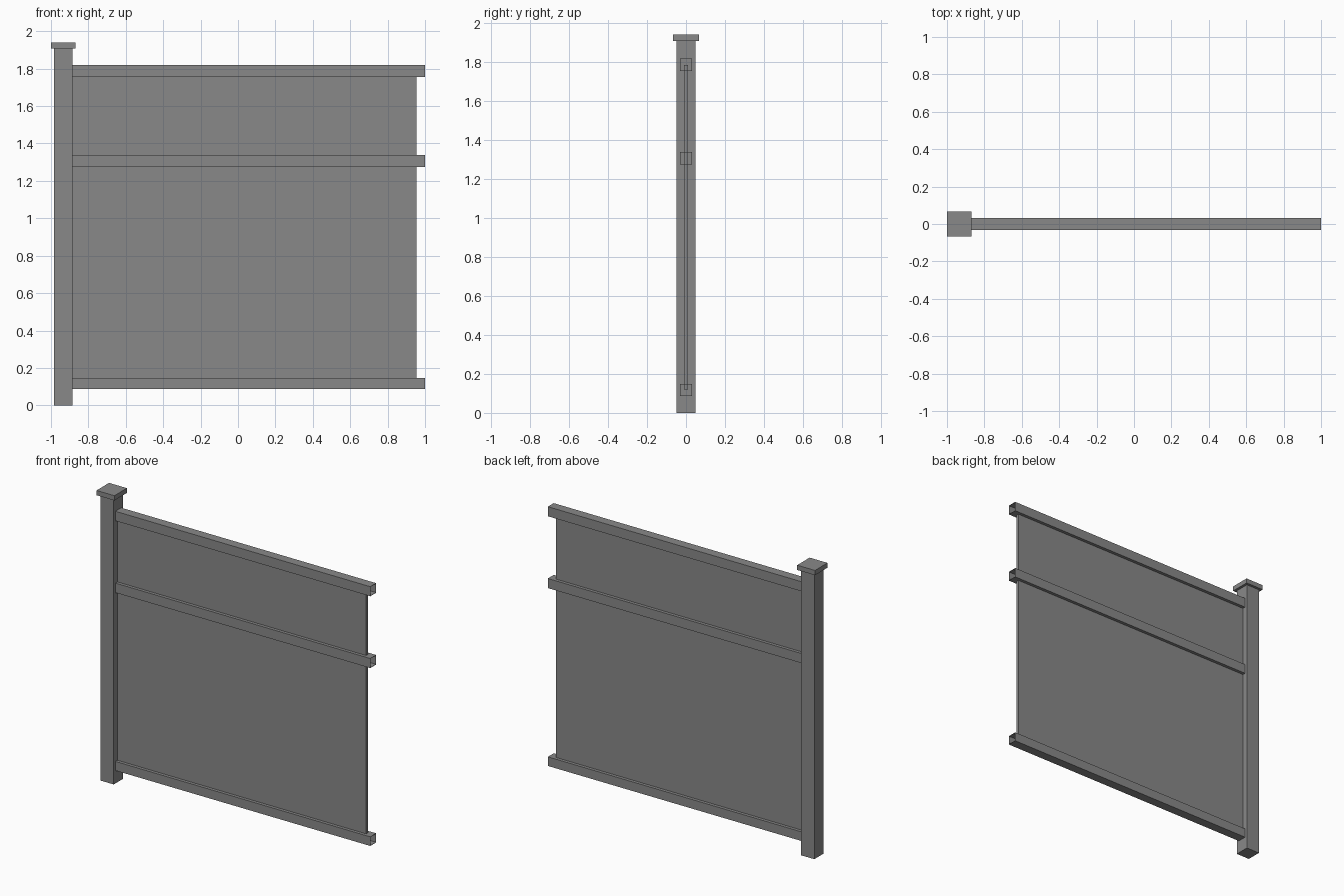
import bpy
import bmesh

if "Cube" in bpy.data.objects:
    bpy.data.objects.remove(bpy.data.objects["Cube"], do_unlink=True)

# Single matte grey finish
grey = bpy.data.materials.new("fence_grey")
grey.use_nodes = True
colour = (0.25, 0.25, 0.25, 1)
grey.diffuse_color = colour
grey.node_tree.nodes["Principled BSDF"].inputs["Base Color"].default_value = colour


def box(name, x, y, z, open_dir=None):
    """Box from (min, max) ranges; faces pointing along open_dir are removed."""
    bm = bmesh.new()
    bmesh.ops.create_cube(bm, size=1)
    for v in bm.verts:
        for axis, (low, high) in enumerate((x, y, z)):
            v.co[axis] = high if v.co[axis] > 0 else low
    bm.normal_update()
    if open_dir:
        axis, sign = open_dir
        ends = [f for f in bm.faces if f.normal[axis] * sign > 0.9]
        bmesh.ops.delete(bm, geom=ends, context="FACES")
    mesh = bpy.data.meshes.new(name)
    bm.to_mesh(mesh)
    bm.free()
    mesh.materials.append(grey)
    obj = bpy.data.objects.new(name, mesh)
    bpy.context.collection.objects.link(obj)
    return obj


def hollow(obj, wall):
    mod = obj.modifiers.new("wall", "SOLIDIFY")
    mod.thickness = wall
    mod.offset = -1


# Square post with its overhanging cap
post_x, post_half, cap_half = -0.934, 0.049, 0.066
box("post", (post_x - post_half, post_x + post_half),
    (-post_half, post_half), (0, 1.915))
box("post_cap", (post_x - cap_half, post_x + cap_half),
    (-cap_half, cap_half), (1.909, 1.941))

# Hollow rails, open at the free end
rail_start = post_x + post_half - 0.01
for name, low, high in (("bottom_rail", 0.086, 0.147),
                        ("middle_rail", 1.275, 1.339),
                        ("top_rail", 1.755, 1.819)):
    rail = box(name, (rail_start, 1.0), (-0.031, 0.031), (low, high), (0, 1))
    hollow(rail, 0.003)

# Thin infill panel held between the rails
box("panel", (rail_start, 0.955), (-0.01, 0.01), (0.12, 1.785))
